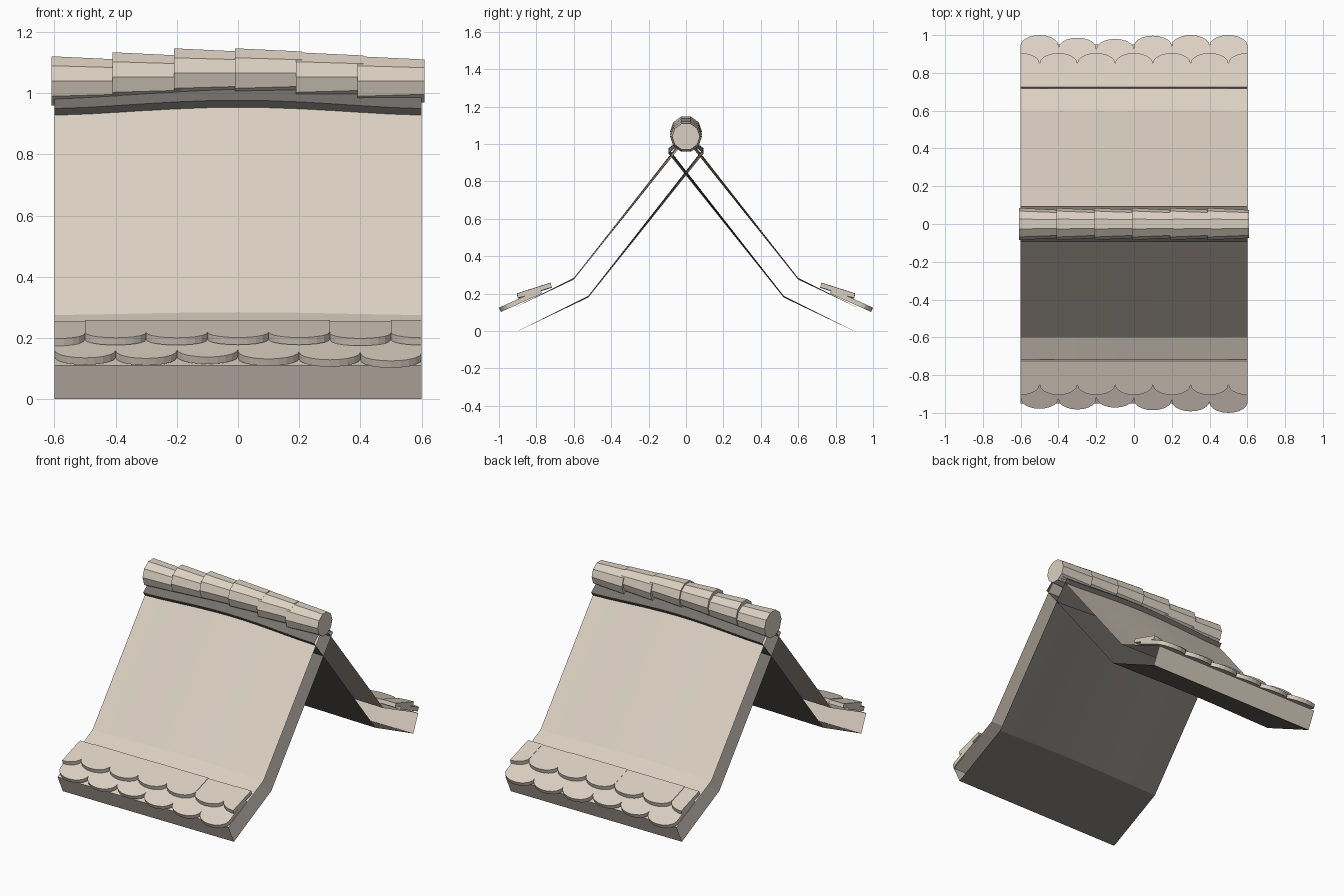
import bpy, bmesh, math

if "Cube" in bpy.data.objects:
    bpy.data.objects.remove(bpy.data.objects["Cube"])


def flat_colour(name, rgb):
    mat = bpy.data.materials.new(name)
    mat.diffuse_color = (*rgb, 1.0)
    mat.use_nodes = True
    mat.node_tree.nodes["Principled BSDF"].inputs["Base Color"].default_value = mat.diffuse_color
    return mat


beige = flat_colour("warm_beige_clay", (0.71, 0.63, 0.54))
grey = flat_colour("dark_warm_grey", (0.178, 0.167, 0.15))


def make_object(name, bm):
    mesh = bpy.data.meshes.new(name)
    bm.to_mesh(mesh)
    bm.free()
    mesh.materials.append(beige)
    mesh.materials.append(grey)
    obj = bpy.data.objects.new(name, mesh)
    bpy.context.collection.objects.link(obj)
    return obj


def bow(x):
    # 1 in the middle of the roof, 0 at both gable ends
    return max(0.0, math.cos(math.pi * x / 1.2)) ** 1.5


# Roof slab: hollow bent profile swept along x, open at the gable ends.
# Each point is (y, z at the ends, rise in the middle).
PROFILE = [(0.0, 1.024, 0.027), (0.6, 0.275, 0.009), (0.95, 0.11, 0.0),
           (0.898, 0.0, 0.0), (0.522, 0.18, 0.009), (-0.094, 0.95, 0.027)]


def roof_slab(name, side):
    bm = bmesh.new()
    steps = 12
    rings = []
    for i in range(steps + 1):
        x = -0.6 + 1.2 * i / steps
        rings.append([bm.verts.new((x, side * y, z + rise * bow(x)))
                      for y, z, rise in PROFILE])
    n = len(PROFILE)
    for a, b in zip(rings, rings[1:]):
        for k in range(n):
            j = (k + 1) % n
            quad = [a[k], b[k], b[j], a[j]]
            face = bm.faces.new(quad[::-1] if side > 0 else quad)
            # outer slope and eave edge are beige, lining and top edge grey
            face.material_index = 1 if k >= 3 else 0
    return make_object(name, bm)


# Row of round-ended eave tiles lying from the top point to the lower tip
def tile_row(name, side, top, slope, centres, tips, lifts, thick=0.025):
    bm = bmesh.new()
    run = math.hypot(1, slope)
    ny, nz = slope / run * thick, thick / run
    for cx, tip, lift in zip(centres, tips, lifts):
        outline = [(cx + 0.1, top[0]), (cx - 0.1, top[0])]
        for i in range(11):
            t = math.pi * (i / 10 - 0.5)
            outline.append((cx + 0.1 * math.sin(t),
                            tip - 0.055 * (1 - math.cos(t))))
        # clip half tiles at the gable ends
        clipped = []
        for x, y in outline:
            if abs(x) > 0.6001 and y > top[0]:
                continue
            clipped.append((max(-0.6, min(0.6, x)), y))
        upper, lower = [], []
        for x, y in clipped:
            z = top[1] + lift - slope * (y - top[0])
            upper.append(bm.verts.new((x, side * y, z)))
            lower.append(bm.verts.new((x, side * (y - ny), z - nz)))
        bm.faces.new(upper)
        bm.faces.new(lower[::-1])
        for k in range(len(upper)):
            j = (k + 1) % len(upper)
            bm.faces.new((upper[j], upper[k], lower[k], lower[j]))
    bmesh.ops.recalc_face_normals(bm, faces=bm.faces)
    return make_object(name, bm)


# Ridge tile: tapered ten-sided tube lying along x
def ridge_tile(name, cx, cz):
    bm = bmesh.new()
    rings = []
    for x, r in ((cx - 0.11, 0.085), (cx + 0.11, 0.074)):
        rings.append([bm.verts.new((x, r * math.cos(math.tau * k / 10),
                                    cz + r * math.sin(math.tau * k / 10)))
                      for k in range(10)])
    a, b = rings
    for k in range(10):
        j = (k + 1) % 10
        bm.faces.new((a[k], a[j], b[j], b[k]))
    bm.faces.new(a)
    bm.faces.new(b)
    bmesh.ops.recalc_face_normals(bm, faces=bm.faces)
    return make_object(name, bm)


LOWER = [-0.5 + 0.2 * i for i in range(6)]
UPPER = [-0.6 + 0.2 * i for i in range(7)]
TIPS = {"front": [0.978, 0.982, 0.972, 0.986, 0.992, 1.0],
        "back": [1.0, 0.986, 0.98, 0.997, 1.0, 1.0]}
LIFTS = [-0.002, 0.001, 0.001, 0.002, 0.002, -0.001, 0.001]

for label, side in (("front", -1), ("back", 1)):
    roof_slab(label + "_roof_slab", side)
    tile_row(label + "_lower_eave_tiles", side, (0.78, 0.224), 0.45,
             LOWER, TIPS[label], [0.0] * 6)
    tile_row(label + "_upper_eave_tiles", side, (0.725, 0.257), 0.32,
             UPPER, [0.905] * 7, LIFTS)

for i, cx in enumerate(LOWER):
    ridge_tile("ridge_tile_%d" % (i + 1), cx, 1.0725 - 0.065 * abs(cx))
